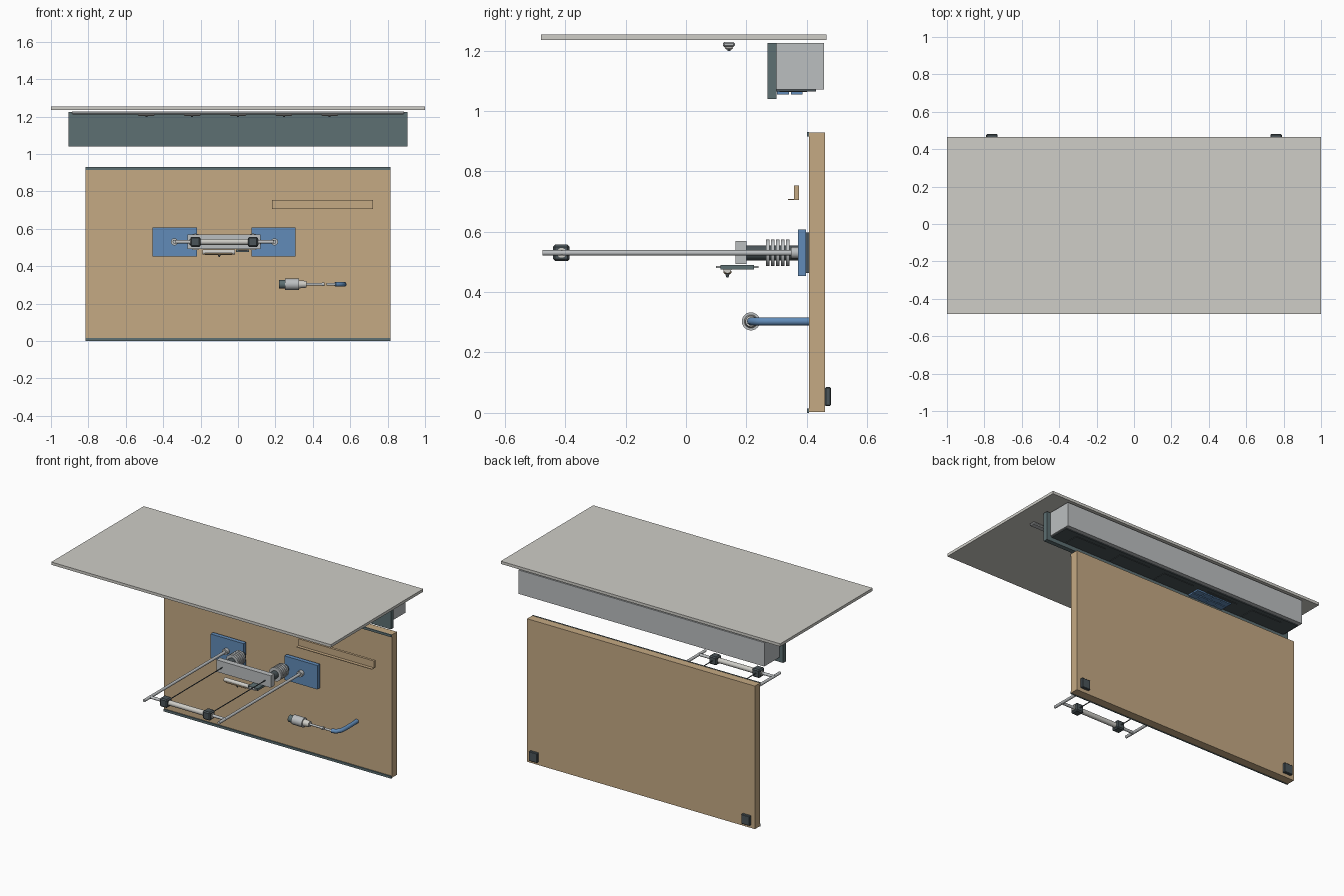
import bpy, bmesh, math
from mathutils import Vector

if "Cube" in bpy.data.objects:
    bpy.data.objects.remove(bpy.data.objects["Cube"])


def mat(name, r, g, b):
    m = bpy.data.materials.new(name)
    m.diffuse_color = (r, g, b, 1)
    m.use_nodes = True
    m.node_tree.nodes["Principled BSDF"].inputs["Base Color"].default_value = m.diffuse_color
    return m


WOOD = mat("wood", 0.56, 0.40, 0.23)
BLUE = mat("blue", 0.12, 0.26, 0.48)
DARK = mat("dark_grey", 0.07, 0.09, 0.10)
SLATE = mat("slate", 0.11, 0.16, 0.17)
PALE = mat("pale_grey", 0.62, 0.61, 0.57)
STEEL = mat("steel", 0.5, 0.52, 0.53)


def box(name, x, y, z, m=None, bevel=0):
    """Box from (min, max) ranges on each axis."""
    r = (x, y, z)
    me = bpy.data.meshes.new(name)
    bm = bmesh.new()
    bmesh.ops.create_cube(bm, size=1)
    for v in bm.verts:
        v.co = [(a + b) / 2 + c * (b - a) for (a, b), c in zip(r, v.co)]
    if bevel:
        bmesh.ops.bevel(bm, geom=bm.edges[:], offset=bevel, segments=1, affect='EDGES')
    bm.to_mesh(me)
    bm.free()
    ob = bpy.data.objects.new(name, me)
    bpy.context.collection.objects.link(ob)
    if m:
        me.materials.append(m)
    return ob


def rod(name, a, b, r, m=None, r2=None, sides=24):
    """Cylinder or cone from point a to point b."""
    a, b = Vector(a), Vector(b)
    d = b - a
    bpy.ops.mesh.primitive_cone_add(vertices=sides, radius1=r, radius2=r if r2 is None else r2,
                                    depth=d.length, location=(a + b) / 2,
                                    rotation=d.to_track_quat('Z', 'Y').to_euler())
    ob = bpy.context.object
    ob.name = name
    bpy.ops.object.shade_smooth_by_angle(angle=math.radians(35))
    if m:
        ob.data.materials.append(m)
    return ob


# Top slab and upright back panel with edge strips and rear feet
box("top_slab", (-1, 1), (-0.48, 0.465), (1.235, 1.253), PALE)
box("back_panel", (-0.815, 0.815), (0.408, 0.46), (0.003, 0.928), WOOD)
for z in (0.0, 0.915):
    box("panel_edge_strip", (-0.815, 0.815), (0.401, 0.408), (z, z + 0.015), SLATE)
for s in (-1, 1):
    box("rear_foot", (s * 0.76 - 0.03, s * 0.76 + 0.03), (0.46, 0.48), (0.023, 0.085), DARK, 0.003)

# Valance and service channel under the slab
box("valance", (-0.905, 0.905), (0.27, 0.299), (1.04, 1.225), SLATE)
box("service_channel", (-0.88, 0.88), (0.299, 0.457), (1.071, 1.225), STEEL)
box("channel_base", (-0.87, 0.87), (0.299, 0.43), (1.065, 1.071), DARK)
for i in range(5):
    x = -0.66 + 0.33 * i
    box("access_cover", (x - 0.11, x + 0.11), (0.31, 0.40), (1.062, 1.066), DARK)

# Blue switch cluster under the channel
for i in range(4):
    for y in (0.302, 0.347):
        x = -0.405 + i * 0.064
        box("blue_module", (x, x + 0.058), (y, y + 0.039), (1.055, 1.065), BLUE)

# Light bar with five lamps
box("light_bar", (-0.89, 0.89), (0.122, 0.162), (1.212, 1.228), STEEL, 0.005)
for i in range(5):
    x = -0.49 + 0.245 * i
    box("lamp", (x - 0.045, x + 0.045), (0.128, 0.156), (1.204, 1.213), PALE, 0.004)
    rod("lamp_tip", (x, 0.142, 1.198), (x, 0.142, 1.205), 0.005, DARK, sides=12)

# Wall plates, rails and collars
Z = 0.53
for px, rx in ((-0.338, -0.34), (0.19, 0.195)):
    box("wall_plate", (px - 0.118, px + 0.118), (0.371, 0.398), (0.453, 0.608), BLUE)
    box("plate_backing", (px - 0.105, px + 0.105), (0.398, 0.408), (0.463, 0.597), DARK)
    rod("rail", (rx, -0.475, Z), (rx, 0.371, Z), 0.009, STEEL)
    rod("rail_collar", (rx, 0.348, Z), (rx, 0.371, Z), 0.019, STEEL)

# Front crossbar, clamps, cables and bellows
rod("crossbar", (-0.345, -0.412, Z), (0.2, -0.412, Z), 0.009, STEEL)
rod("crossbar_sleeve", (-0.26, -0.412, Z), (0.11, -0.412, Z), 0.016, PALE)
for x in (-0.228, 0.08):
    box("clamp", (x - 0.027, x + 0.027), (-0.44, -0.385), (0.503, 0.557), DARK, 0.007)
    rod("cable", (x, -0.39, Z), (x, 0.17, Z), 0.003, DARK, sides=8)
    rod("bellows_core", (x, 0.198, Z), (x, 0.372, Z), 0.025, DARK)
    for i in range(5):
        y = 0.265 + i * 0.0165
        rod("bellows_ring", (x, y, Z), (x, y + 0.012, Z), 0.044, STEEL)

# Carrier box with small tray and probe
box("carrier_box", (-0.27, 0.12), (0.164, 0.2), (0.493, 0.57), STEEL)
box("tray_arm", (-0.01, 0.06), (0.115, 0.225), (0.475, 0.489), SLATE)
box("tray_tab", (0.0, 0.05), (0.1, 0.24), (0.48, 0.486), STEEL)
rod("tray_bar", (-0.19, 0.137, 0.475), (-0.015, 0.137, 0.475), 0.013, PALE)
box("tray_rib", (-0.18, -0.03), (0.124, 0.15), (0.460, 0.473), WOOD, 0.004)
rod("probe_tip", (-0.1, 0.137, 0.462), (-0.1, 0.137, 0.448), 0.008, DARK, 0.003, 12)

# Narrow wooden ledge with thin lip
box("ledge_back", (0.183, 0.722), (0.358, 0.374), (0.709, 0.753), WOOD)
box("ledge_lip", (0.183, 0.722), (0.337, 0.374), (0.705, 0.709), WOOD)

# Hand tool: segments along x as (start, end, radius, next radius)
Y, H = 0.215, 0.303
for n, a, b, r, r2, m in (("tool_cap", 0.22, 0.25, 0.022, 0.022, SLATE),
                          ("tool_body", 0.25, 0.325, 0.03, 0.03, STEEL),
                          ("tool_neck", 0.325, 0.365, 0.022, 0.018, PALE),
                          ("tool_stem", 0.365, 0.45, 0.007, 0.007, STEEL),
                          ("tool_joint", 0.45, 0.462, 0.010, 0.010, STEEL),
                          ("tool_stem_end", 0.472, 0.535, 0.007, 0.007, STEEL)):
    rod(n, (a, Y, H), (b, Y, H), r, m, r2)

# Blue bent holder tube running back to the panel
cu = bpy.data.curves.new("holder_tube", 'CURVE')
cu.dimensions = '3D'
cu.bevel_depth = 0.0135
cu.bevel_resolution = 3
cu.use_fill_caps = True
sp = cu.splines.new('POLY')
path = [(0.52, Y), (0.545, 0.222), (0.562, 0.245), (0.567, 0.275), (0.567, 0.35), (0.565, 0.408)]
sp.points.add(len(path) - 1)
for p, (x, y) in zip(sp.points, path):
    p.co = (x, y, H, 1)
cu.materials.append(BLUE)
bpy.context.collection.objects.link(bpy.data.objects.new("holder_tube", cu))
